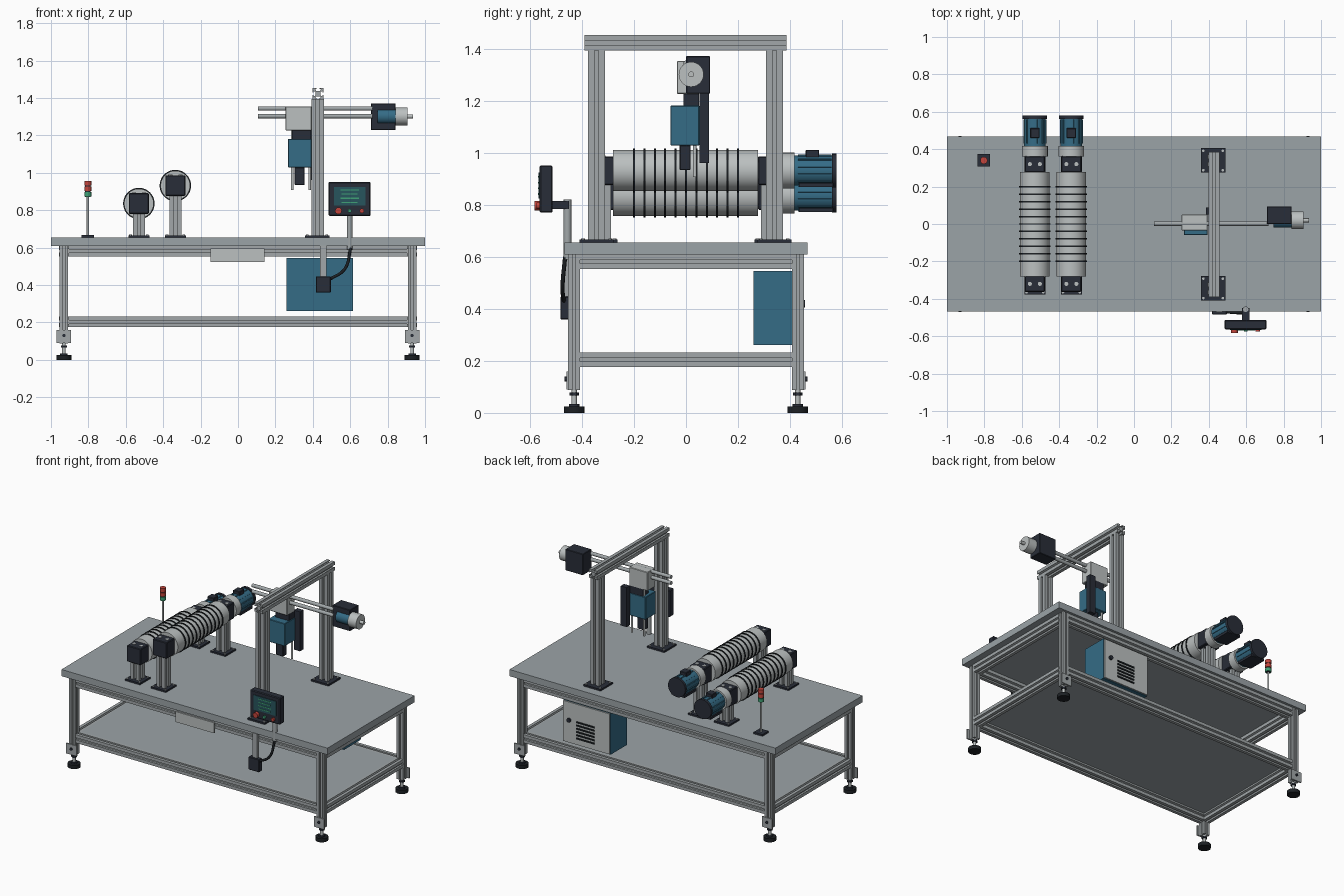
import bpy
import bmesh
from math import pi, radians
from mathutils import Matrix, Vector

cube = bpy.data.objects.get("Cube")
if cube:
    bpy.data.objects.remove(cube, do_unlink=True)


def material(name, red, green, blue):
    mat = bpy.data.materials.new(name)
    mat.use_nodes = True
    color = (red, green, blue, 1)
    mat.diffuse_color = color
    mat.node_tree.nodes["Principled BSDF"].inputs["Base Color"].default_value = color
    return mat


ALUMINIUM = material("aluminium grey", .36, .39, .40)
TABLE = material("table grey", .33, .37, .39)
LIGHT = material("light grey", .50, .53, .53)
BLUE = material("machine blue", .035, .15, .24)
DARK = material("dark slate", .022, .027, .04)
BLACK = material("rubber black", .012, .015, .018)
RED = material("signal red", .55, .06, .045)
GREEN = material("signal green", .05, .36, .18)
SCREEN = material("screen teal", .02, .09, .11)

TURN = {"x": Matrix.Rotation(pi / 2, 4, "Y"),
        "y": Matrix.Rotation(-pi / 2, 4, "X"),
        "z": Matrix.Identity(4)}


def finish(name, bm, mat, smooth=False):
    bmesh.ops.recalc_face_normals(bm, faces=bm.faces)
    mesh = bpy.data.meshes.new(name)
    bm.to_mesh(mesh)
    bm.free()
    mesh.materials.append(mat)
    if smooth:
        mesh.shade_smooth()
        mesh.set_sharp_from_angle(angle=radians(35))
    obj = bpy.data.objects.new(name, mesh)
    bpy.context.collection.objects.link(obj)
    return obj


def box(name, mat, x, y, z, bevel=0):
    """Box spanning the (low, high) pairs x, y and z."""
    bm = bmesh.new()
    spans = (x, y, z)
    size = [high - low for low, high in spans]
    centre = Vector([(low + high) / 2 for low, high in spans])
    bmesh.ops.create_cube(bm, size=1, matrix=Matrix.Translation(centre) @ Matrix.Diagonal((*size, 1)))
    if bevel:
        bmesh.ops.bevel(bm, geom=bm.edges[:], offset=bevel, segments=1, affect="EDGES")
    return finish(name, bm, mat)


def rod(name, mat, axis, span, across, radius, sides=32):
    """Cylinder along an axis; across holds the other two coordinates."""
    centre = list(across)
    centre.insert("xyz".index(axis), sum(span) / 2)
    bm = bmesh.new()
    bmesh.ops.create_cone(bm, cap_ends=True, segments=sides, radius1=radius, radius2=radius,
                          depth=span[1] - span[0],
                          matrix=Matrix.Translation(centre) @ TURN[axis])
    return finish(name, bm, mat, True)


def slot_bar(name, axis, span, across, size):
    """Square bar with a T-shaped slot along each side."""
    h = size / 2
    side = [(-h, -h), (-h * .25, -h), (-h * .25, -h * .8), (-h * .5, -h * .8), (-h * .3, -h * .45),
            (h * .3, -h * .45), (h * .5, -h * .8), (h * .25, -h * .8), (h * .25, -h)]
    base = list(across)
    base.insert("xyz".index(axis), span[0])
    bm = bmesh.new()
    verts = []
    for quarter in range(4):
        spin = Matrix.Rotation(quarter * pi / 2, 3, "Z")
        verts += [bm.verts.new(spin @ Vector((px, py, 0))) for px, py in side]
    face = bm.faces.new(verts)
    made = bmesh.ops.extrude_face_region(bm, geom=[face])["geom"]
    bmesh.ops.translate(bm, vec=(0, 0, span[1] - span[0]),
                        verts=[v for v in made if isinstance(v, bmesh.types.BMVert)])
    bm.transform(Matrix.Translation(base) @ TURN[axis])
    return finish(name, bm, ALUMINIUM)


def around(centre, half):
    return (centre - half, centre + half)


def base_plate(name, x, y, half):
    box(name, DARK, around(x, half), around(y, half), (.654, .666))
    for sx in (-1, 1):
        for sy in (-1, 1):
            rod(name + "_bolt", LIGHT, "z", (.666, .671),
                (x + sx * half * .8, y + sy * half * .8), .007, 12)


# Table top, lower shelf and slotted frame
box("table_top", TABLE, (-1, 1), (-.468, .468), (.61, .655))
box("lower_shelf", TABLE, (-.91, .91), (-.41, .41), (.222, .232))
for level, z in (("upper", .581), ("lower", .204)):
    for side in (-1, 1):
        slot_bar(level + "_long_rail", "x", (-.907, .907), (side * .424, z), .056)
        slot_bar(level + "_short_rail", "y", (-.41, .41), (side * .928, z), .056)

# Legs with foot brackets and levelling feet
for x in (-.931, .931):
    for side in (-1, 1):
        y = side * .43
        slot_bar("leg", "z", (.088, .61), (x, y), .046)
        box("foot_bracket", ALUMINIUM, around(x, .039), around(side * .456, .004), (.09, .16))
        rod("bracket_bolt", DARK, "y", around(side * .463, .004), (x, .13), .009, 12)
        rod("foot_stud", LIGHT, "z", (.02, .09), (x, y), .01, 16)
        rod("foot_nut", DARK, "z", (.066, .078), (x, y), .018, 6)
        rod("foot_collar", DARK, "z", (.024, .034), (x, y), .02, 24)
        rod("foot_pad", BLACK, "z", (0, .025), (x, y), .04)

# Two ringed rollers, each with bearings, stands and a motor
for x, z in ((-.53, .836), (-.335, .932)):
    rod("roller", LIGHT, "y", (-.28, .277), (x, z), .079, 48)
    for i in range(11):
        rod("roller_ring", BLACK, "y", around(i * .04 - .2, .004), (x, z), .084, 48)
    for side in (-1, 1):
        y = side * .32
        box("bearing_block", DARK, around(x, .053), around(y, .043), around(z, .055), .004)
        slot_bar("roller_stand", "z", (.66, z - .055), (x, y), .064)
        base_plate("stand_base", x, y, .056)
        for dx in (-.027, .027):
            rod("bearing_bolt", LIGHT, "z", (z + .05, z + .058), (x + dx, y), .011, 16)
    rod("motor_flange", LIGHT, "y", (.362, .418), (x, z), .069)
    rod("roller_motor", BLUE, "y", (.418, .565), (x, z), .058)
    rod("motor_cap", DARK, "y", (.562, .579), (x, z), .065)
    box("motor_foot", DARK, around(x, .05), (.435, .565), (z - .064, z - .048))
    box("terminal_box", DARK, around(x, .025), (.46, .512), (z + .05, z + .08), .003)
    for i in range(12):
        spin = Matrix.Rotation((i + .5) * pi / 6, 4, "Y")
        fin = box("motor_fin", BLUE, (-.003, .003), (.43, .56), (.05, .063))
        fin.matrix_world = Matrix.Translation((x, 0, z)) @ spin

# Signal tower
box("tower_base", DARK, around(-.803, .033), around(.34, .033), (.654, .667))
rod("tower_pole", LIGHT, "z", (.66, .88), (-.803, .34), .006, 12)
rod("tower_core", DARK, "z", (.87, .955), (-.803, .34), .014, 20)
for z, mat in ((.885, GREEN), (.915, RED), (.945, RED)):
    rod("tower_lamp", mat, "z", around(z, .012), (-.803, .34), .019, 24)

# Gantry
for y in (-.344, .34):
    slot_bar("gantry_post", "z", (.66, 1.394), (.426, y), .065)
    base_plate("gantry_base", .423, y, .065)
slot_bar("gantry_beam", "y", (-.39, .386), (.428, 1.423), .06)

# Cross slide with its drive
for z in (1.303, 1.344):
    rod("slide_rod", ALUMINIUM, "x", (.108, .72), (.002, z), .012, 20)
box("slide_carriage", LIGHT, (.254, .393), (-.035, .05), (1.227, 1.354), .003)
box("drive_gearbox", DARK, (.71, .843), (0, .093), (1.228, 1.372), .003)
rod("drive_motor", BLUE, "x", (.746, .853), (.02, 1.302), .04)
rod("drive_end_cap", LIGHT, "x", (.843, .907), (.02, 1.302), .048)
rod("drive_shaft", LIGHT, "x", (.9, .936), (.02, 1.302), .011, 16)

# Vertical tool head
box("tool_guide", DARK, (.385, .43), (.052, .088), (.962, 1.23))
box("tool_mount", DARK, (.29, .39), (-.01, .05), (1.17, 1.23))
box("tool_body", BLUE, (.268, .393), (-.06, .052), (1.028, 1.182), .003)
box("tool_tip", DARK, (.303, .356), (-.025, .018), (.934, 1.03), .003)
for x in (.29, .383):
    rod("tool_rod", LIGHT, "z", (.907, 1.23), (x, .034), .007, 16)

# Operator panel on its pole
box("panel_case", DARK, (.484, .709), (-.563, -.513), (.77, .952), .005)
box("panel_screen", SCREEN, (.512, .682), (-.567, -.562), (.825, .925))
for i in range(4):
    width = .05 if i % 2 else .043
    box("screen_line", GREEN, around(.597, width), (-.569, -.566), around(.842 + i * .022, .003))
rod("stop_button", RED, "y", (-.583, -.56), (.537, .797), .018, 24)
rod("start_button", GREEN, "y", (-.575, -.56), (.597, .797), .01, 20)
rod("reset_button", RED, "y", (-.575, -.56), (.662, .797), .012, 20)
rod("panel_pole", ALUMINIUM, "z", (.59, .82), (.597, -.456), .015, 24)
box("panel_neck", DARK, around(.597, .02), (-.52, -.45), (.785, .815))

# Junction box, bracket and cable
box("junction_bracket", ALUMINIUM, around(.456, .018), (-.472, -.453), (.44, .612))
box("junction_box", DARK, (.416, .496), (-.483, -.45), (.36, .447), .003)
curve = bpy.data.curves.new("cable", "CURVE")
curve.dimensions = "3D"
curve.bevel_depth = .008
path = curve.splines.new("BEZIER")
points = ((.49, -.47, .43), (.57, -.475, .485), (.603, -.465, .6))
path.bezier_points.add(len(points) - 1)
for knot, place in zip(path.bezier_points, points):
    knot.co = place
    knot.handle_left_type = knot.handle_right_type = "AUTO"
curve.materials.append(BLACK)
bpy.context.collection.objects.link(bpy.data.objects.new("cable", curve))

# Blank name plate on the front rail
box("front_plate", LIGHT, (-.147, .143), (-.461, -.452), (.524, .595))

# Control cabinet with vented door
box("cabinet", BLUE, (.26, .615), (.26, .437), (.262, .545))
box("cabinet_door", LIGHT, (.264, .611), (.437, .446), (.266, .541))
for i in range(6):
    box("door_vent", BLACK, (.375, .51), (.444, .452), around(.31 + i * .022, .005))
rod("door_lock", DARK, "y", (.444, .458), (.565, .42), .014, 20)
